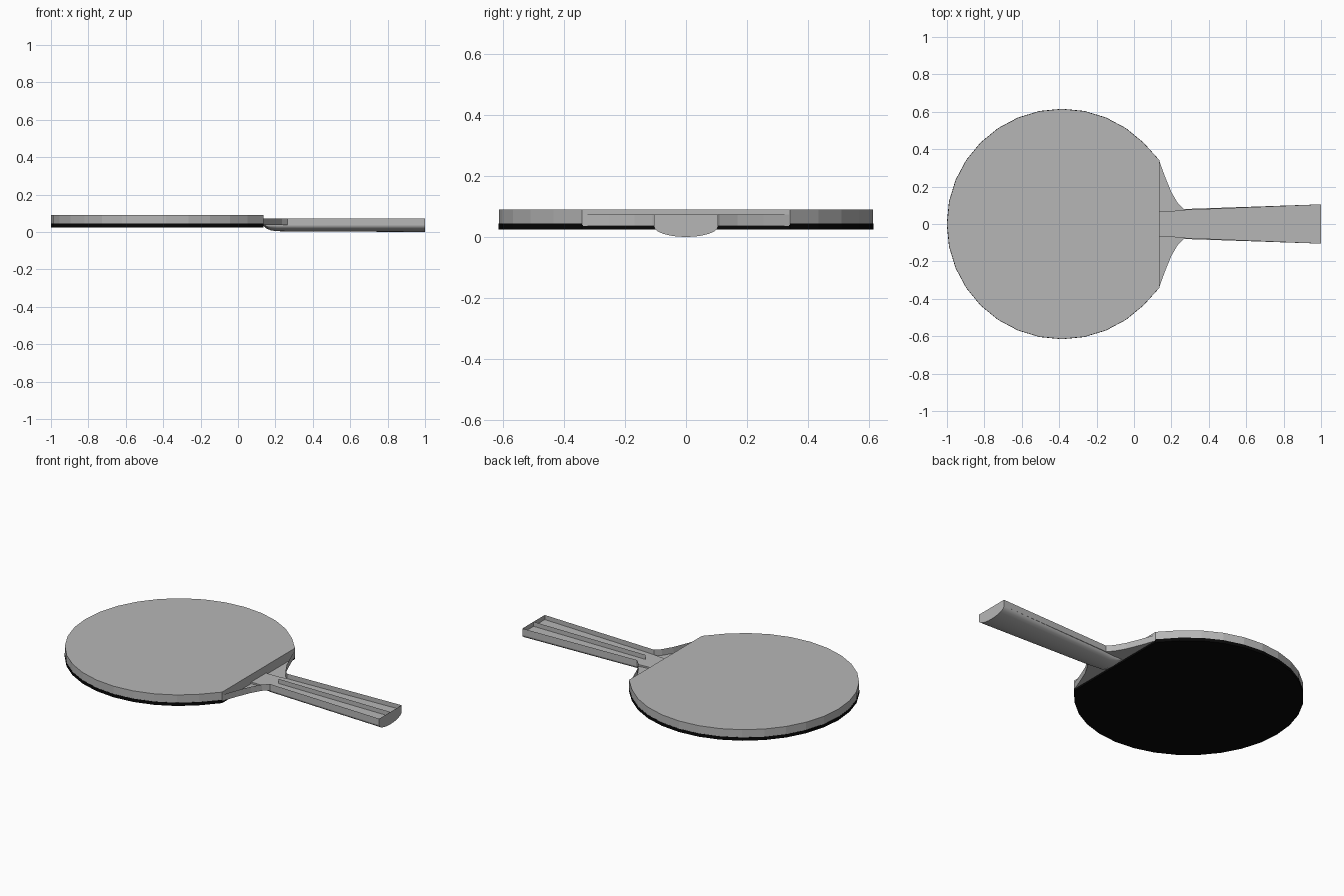
import bpy, bmesh, math

if "Cube" in bpy.data.objects:
    bpy.data.objects.remove(bpy.data.objects["Cube"])

def material(name, rgb):
    m = bpy.data.materials.new(name)
    m.diffuse_color = (*rgb, 1)
    m.use_nodes = True
    m.node_tree.nodes["Principled BSDF"].inputs["Base Color"].default_value = m.diffuse_color
    return m

GREY = material("plain grey", (0.47, 0.47, 0.47))
BLACK = material("rubber black", (0.002, 0.002, 0.002))

def finish(name, bm, mat, fix_normals=True):
    if fix_normals:
        bmesh.ops.recalc_face_normals(bm, faces=bm.faces)
    me = bpy.data.meshes.new(name)
    bm.to_mesh(me)
    bm.free()
    me.materials.append(mat)
    ob = bpy.data.objects.new(name, me)
    bpy.context.collection.objects.link(ob)
    return ob

def prism(name, pts, z0, z1, mat, top=True):
    """Extrude a flat outline; leave the top open when asked."""
    bm = bmesh.new()
    lo = [bm.verts.new((x, y, z0)) for x, y in pts]
    hi = [bm.verts.new((x, y, z1)) for x, y in pts]
    n = len(pts)
    bm.faces.new(lo[::-1])
    if top:
        bm.faces.new(hi)
    for i in range(n):
        j = (i + 1) % n
        bm.faces.new((lo[i], lo[j], hi[j], hi[i]))
    return finish(name, bm, mat, top)

def disc(r):
    """32-sided circle with the handle side cut off straight."""
    return [(-0.385 + r * math.cos(math.radians(11.25 * i)),
             r * math.sin(math.radians(11.25 * i))) for i in range(3, 30)]

# rubber sheets
prism("front_rubber", [(min(x + 0.02, 0.135) if x > 0.1 else x, y) for x, y in disc(0.615)],
      0.04, 0.09, GREY)
prism("back_rubber", [(0.135 if x > 0.1 else x, y) for x, y in disc(0.616)],
      0.025, 0.044, BLACK)

# open-topped neck and handle tray
side = [(0.135, 0.338), (0.165, 0.255), (0.2, 0.17), (0.235, 0.11), (0.265, 0.08), (1.0, 0.105)]
outline = [(x, -y) for x, y in side] + side[::-1]
prism("neck_and_handle_tray", outline, 0.036, 0.073, GREY, top=False)

# thin rib along the middle of the tray
bm = bmesh.new()
bm.faces.new([bm.verts.new(p) for p in
              ((0.265, 0, 0.045), (1, 0, 0.045), (1, 0, 0.073), (0.265, 0, 0.073))])
finish("handle_rib", bm, GREY, False)

# rounded lower grip, lofted from half-ellipse sections: x, half width, lowest z
sections = [(0.135, 0.07, 0.036), (0.15, 0.07, 0.02), (0.175, 0.07, 0.008),
            (0.21, 0.07, 0.004), (0.27, 0.076, 0.003), (1.0, 0.105, 0.0)]
bm = bmesh.new()
rings = []
for x, w, z in sections:
    ring = [bm.verts.new((x, w, 0.046))]
    for i in range(13):
        a = math.pi * i / 12
        ring.append(bm.verts.new((x, w * math.cos(a), 0.034 - (0.034 - z) * math.sin(a))))
    ring.append(bm.verts.new((x, -w, 0.046)))
    rings.append(ring)
for a, b in zip(rings, rings[1:]):
    for i in range(len(a)):
        j = (i + 1) % len(a)
        bm.faces.new((a[i], a[j], b[j], b[i]))
bm.faces.new(rings[0])
bm.faces.new(rings[-1][::-1])
grip = finish("lower_grip", bm, GREY)
bpy.context.view_layer.objects.active = grip
grip.select_set(True)
bpy.ops.object.shade_smooth_by_angle(angle=math.radians(30))
